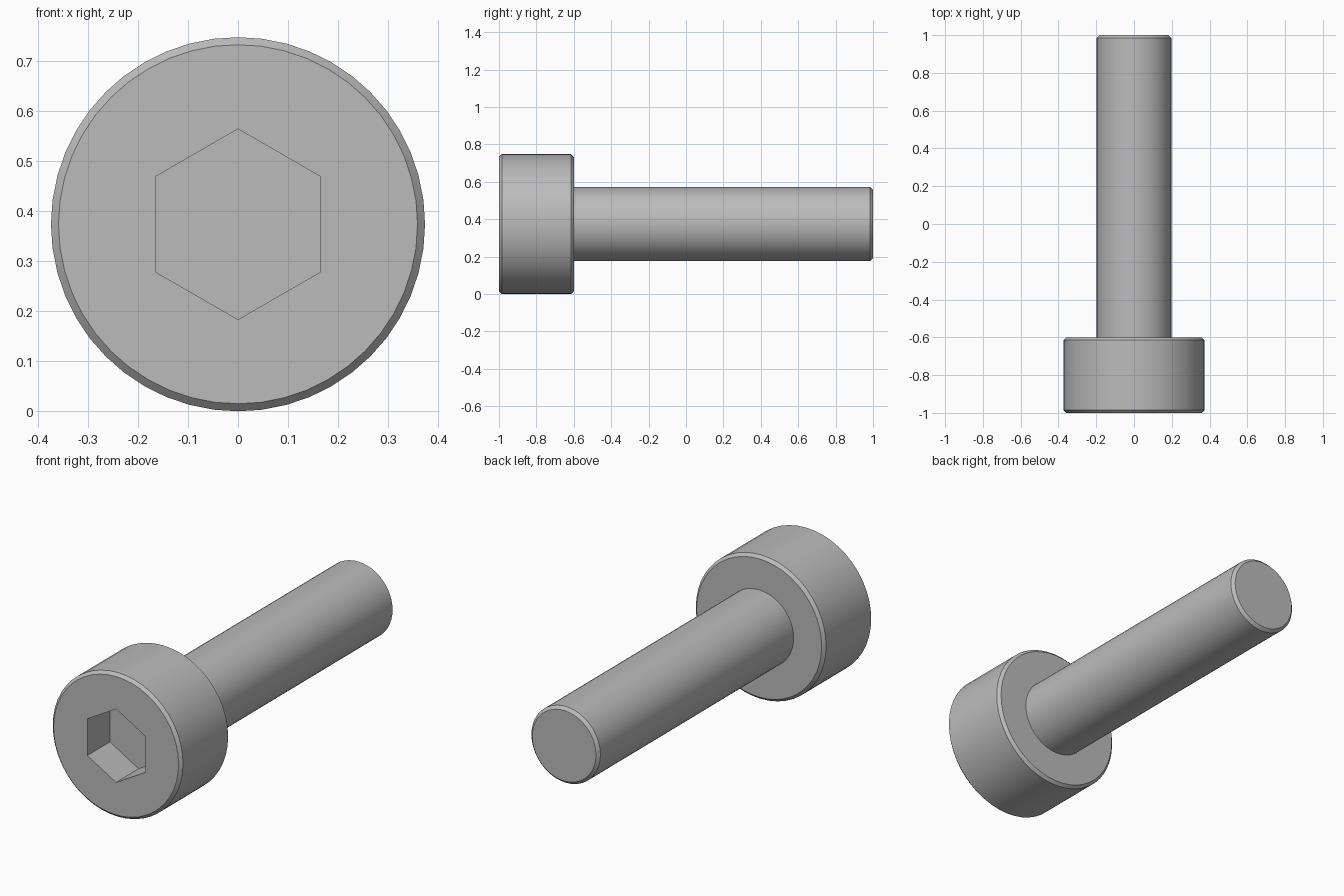
import bpy
import bmesh
from math import sin, cos, tau

if "Cube" in bpy.data.objects:
    bpy.data.objects.remove(bpy.data.objects["Cube"], do_unlink=True)

# Main dimensions
ROUND, HEX = 48, 6
HEAD_R, SHANK_R, SOCKET_R = 0.374, 0.198, 0.1905
FRONT, SHOULDER, TIP = -1.0, -0.6, 1.0
SOCKET_DEPTH, CHAMFER = 0.185, 0.015
AXIS_Z = HEAD_R

steel = bpy.data.materials.new("steel grey")
steel.use_nodes = True
steel.diffuse_color = (0.5, 0.5, 0.5, 1)
steel.node_tree.nodes["Principled BSDF"].inputs["Base Color"].default_value = (0.5, 0.5, 0.5, 1)

bm = bmesh.new()


def ring(y, radius, sides):
    """Loop of vertices around the screw axis, starting at the top."""
    return [bm.verts.new((radius * sin(tau * i / sides), y, AXIS_Z + radius * cos(tau * i / sides)))
            for i in range(sides)]


def skin(a, b):
    """Join two loops; each side of loop a meets an equal share of loop b."""
    n, m = len(a), len(b)
    step = m // n
    for k in range(n):
        arc = [b[(k * step + j) % m] for j in range(step + 1)]
        bm.faces.new([a[(k + 1) % n], a[k]] + arc)


# Socket floor, socket mouth, chamfered head, shank and chamfered tip
profile = [
    (FRONT + SOCKET_DEPTH, SOCKET_R, HEX),
    (FRONT, SOCKET_R, HEX),
    (FRONT, HEAD_R - CHAMFER, ROUND),
    (FRONT + CHAMFER, HEAD_R, ROUND),
    (SHOULDER - CHAMFER, HEAD_R, ROUND),
    (SHOULDER, HEAD_R - CHAMFER, ROUND),
    (SHOULDER, SHANK_R, ROUND),
    (TIP - CHAMFER, SHANK_R, ROUND),
    (TIP, SHANK_R - CHAMFER, ROUND),
]
loops = [ring(*p) for p in profile]
for a, b in zip(loops, loops[1:]):
    skin(a, b)
bm.faces.new(loops[0])
bm.faces.new(loops[-1])
bmesh.ops.recalc_face_normals(bm, faces=bm.faces)

mesh = bpy.data.meshes.new("socket_head_screw")
bm.to_mesh(mesh)
bm.free()
mesh.materials.append(steel)
screw = bpy.data.objects.new("socket_head_screw", mesh)
bpy.context.collection.objects.link(screw)

# Smooth round sides, crisp chamfers and socket
bpy.ops.object.select_all(action='DESELECT')
screw.select_set(True)
bpy.context.view_layer.objects.active = screw
bpy.ops.object.shade_smooth_by_angle(angle=tau / 12)
